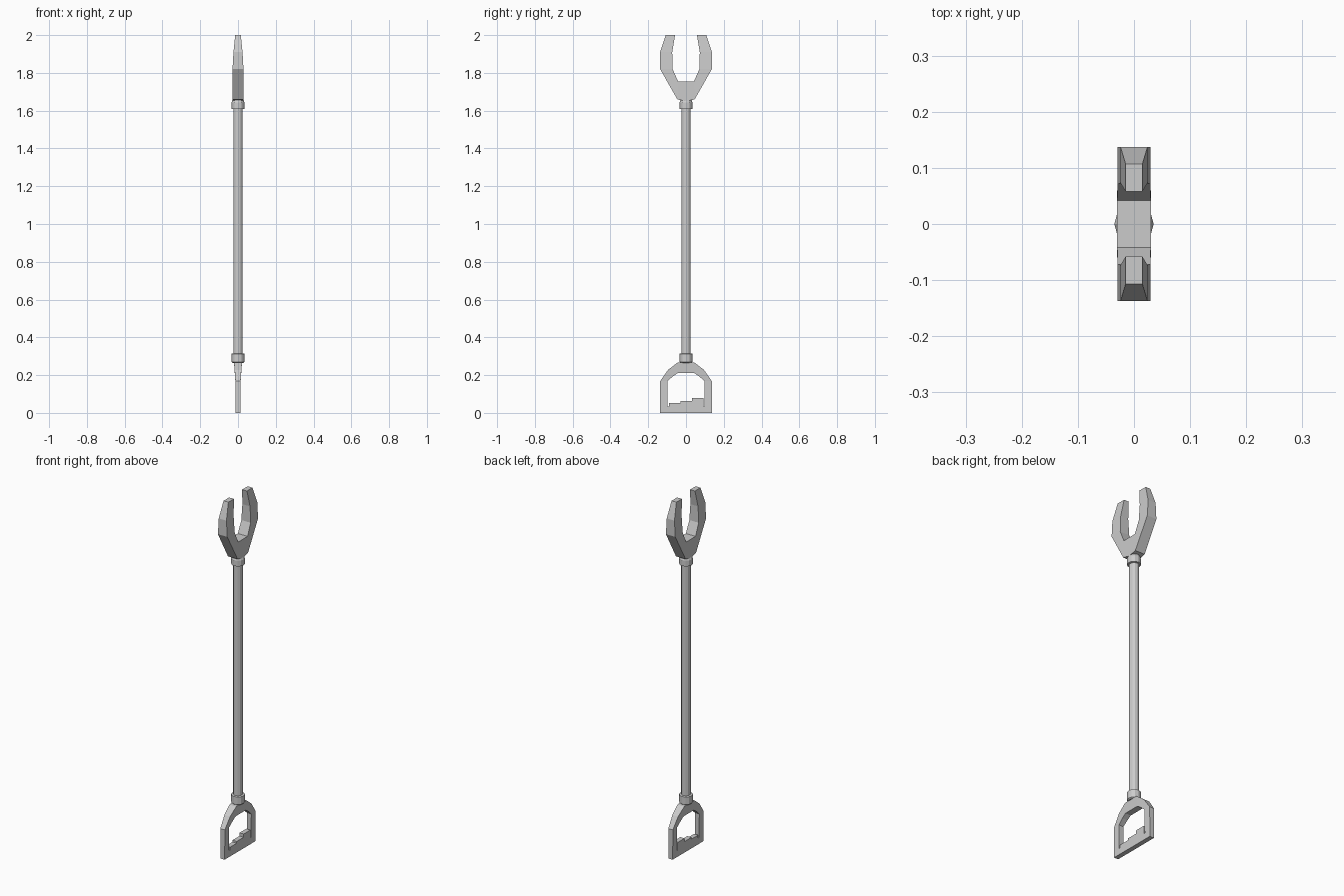
import bpy, bmesh
from math import cos, sin, tau

if "Cube" in bpy.data.objects:
    bpy.data.objects.remove(bpy.data.objects["Cube"])


def make_object(name, bm):
    bmesh.ops.recalc_face_normals(bm, faces=bm.faces)
    mesh = bpy.data.meshes.new(name)
    bm.to_mesh(mesh)
    bm.free()
    obj = bpy.data.objects.new(name, mesh)
    bpy.context.collection.objects.link(obj)
    return obj


def mirrored(half):
    """Half list starts at y = 0; returns the full list from -y to +y."""
    left = [((-o[0], o[1]), (-i[0], i[1]), t) for o, i, t in half[:0:-1]]
    return left + half


def band(name, sections, closed=False):
    """Sweep of four-cornered sections: outer (y,z), inner (y,z), half thickness."""
    bm = bmesh.new()
    rings = []
    for outer, inner, t in sections:
        to, ti = t if isinstance(t, tuple) else (t, t)
        rings.append([bm.verts.new(c) for c in (
            (-to, *outer), (to, *outer), (ti, *inner), (-ti, *inner))])
    pairs = list(zip(rings, rings[1:]))
    if closed:
        pairs.append((rings[-1], rings[0]))
    else:
        bm.faces.new(rings[0])
        bm.faces.new(rings[-1])
    for a, b in pairs:
        for k in range(4):
            n = (k + 1) % 4
            bm.faces.new((a[k], a[n], b[n], b[k]))
    return make_object(name, bm)


def turned(name, profile, sides=12):
    """Solid of revolution around z from (radius, z) points."""
    bm = bmesh.new()
    rings = [[bm.verts.new((r * cos(tau * k / sides), r * sin(tau * k / sides), z))
              for k in range(sides)] for r, z in profile]
    bm.faces.new(rings[0])
    bm.faces.new(rings[-1])
    for a, b in zip(rings, rings[1:]):
        for k in range(sides):
            n = (k + 1) % sides
            bm.faces.new((a[k], a[n], b[n], b[k]))
    return make_object(name, bm)


def box(name, x, y0, y1, z0, z1):
    bm = bmesh.new()
    bmesh.ops.create_cube(bm, size=1)
    for v in bm.verts:
        v.co = (v.co.x * 2 * x,
                (y0 + y1) / 2 + v.co.y * (y1 - y0),
                (z0 + z1) / 2 + v.co.z * (z1 - z0))
    return make_object(name, bm)


# Shaft and its two collars
turned("shaft", [(0.025, 0.28), (0.025, 1.64)])
turned("lower_collar", [(0.028, 0.265), (0.035, 0.27), (0.035, 0.313), (0.025, 0.315)])
turned("upper_collar", [(0.025, 1.608), (0.035, 1.61), (0.035, 1.642), (0.028, 1.66)])

# Open forked head, thinning toward the prong tips
band("forked_head", mirrored([
    ((0, 1.65), (0, 1.755), 0.03),
    ((0.046, 1.66), (0.042, 1.755), 0.03),
    ((0.137, 1.82), (0.071, 1.82), 0.029),
    ((0.137, 1.91), (0.073, 1.91), 0.024),
    ((0.107, 2.0), (0.058, 2.0), 0.015),
]))

# Arched handle loop, closed by the flat bottom bar
band("handle_loop", mirrored([
    ((0, 0.268), (0, 0.21), (0.021, 0.017)),
    ((0.045, 0.266), (0.045, 0.21), (0.021, 0.017)),
    ((0.095, 0.228), (0.070, 0.193), (0.018, 0.016)),
    ((0.137, 0.168), (0.098, 0.168), 0.014),
    ((0.137, 0.0), (0.098, 0.035), 0.013),
]), closed=True)

# Stepped teeth standing on the bottom bar
for i, (y0, y1, top) in enumerate([(-0.09, -0.03, 0.052),
                                   (-0.03, 0.032, 0.062),
                                   (0.032, 0.092, 0.08)]):
    box(f"tooth_{i + 1}", 0.013, y0, y1, 0.03, top)
